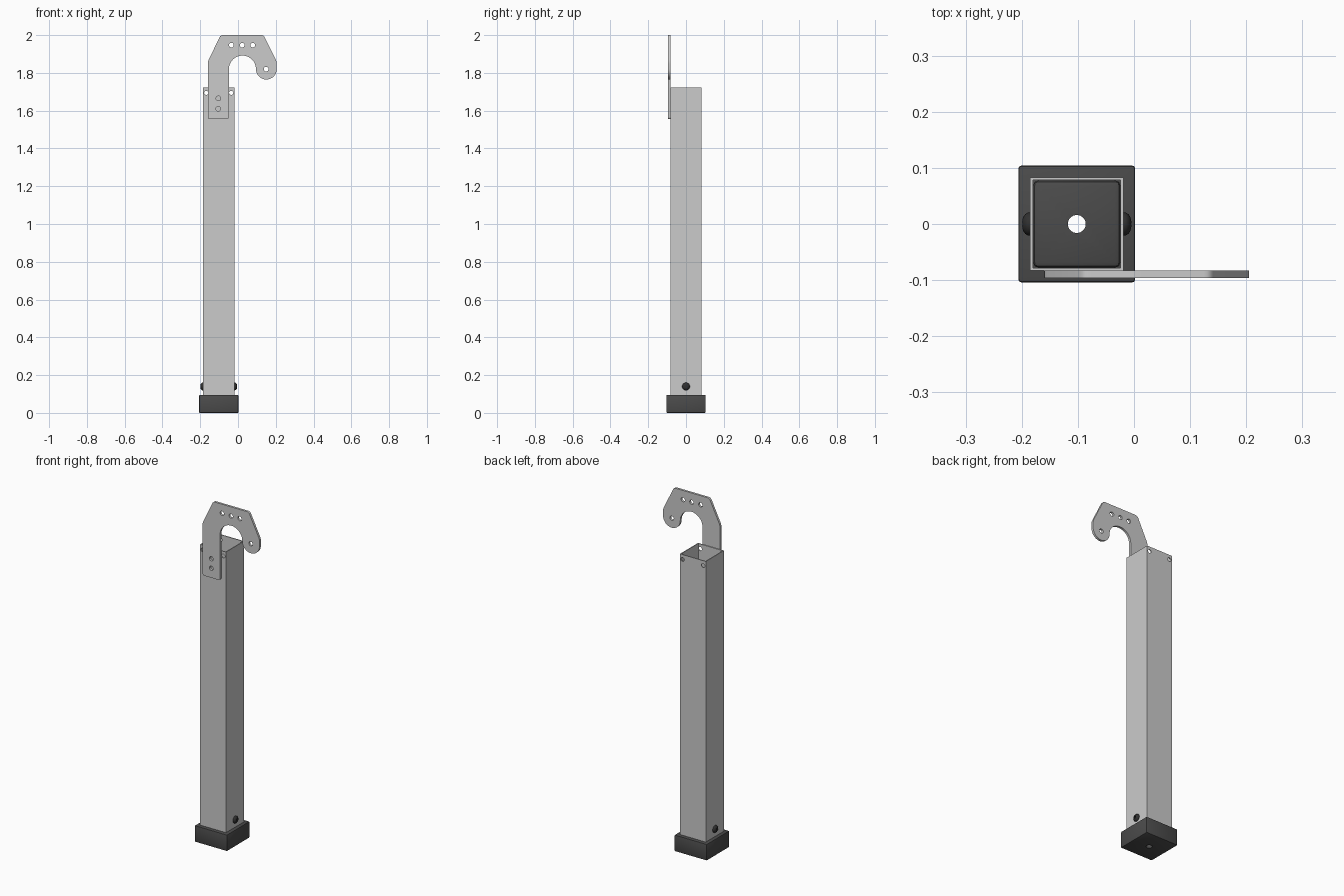
import bpy, bmesh
from math import sin, cos, pi, radians
from mathutils import Vector, Matrix

if "Cube" in bpy.data.objects:
    bpy.data.objects.remove(bpy.data.objects["Cube"])

CX = -0.102          # post axis
HALF = 0.083         # half width of the square tube


def material(name, v):
    m = bpy.data.materials.new(name)
    m.diffuse_color = (v, v, v, 1)
    m.use_nodes = True
    m.node_tree.nodes["Principled BSDF"].inputs["Base Color"].default_value = m.diffuse_color
    return m


rubber = material("dark_rubber", 0.07)
black = material("black_steel", 0.03)


def add(name, bm, mat=None):
    me = bpy.data.meshes.new(name)
    bmesh.ops.recalc_face_normals(bm, faces=bm.faces)
    bm.to_mesh(me)
    bm.free()
    ob = bpy.data.objects.new(name, me)
    bpy.context.collection.objects.link(ob)
    if mat:
        me.materials.append(mat)
    return ob


def activate(ob):
    bpy.ops.object.select_all(action='DESELECT')
    ob.select_set(True)
    bpy.context.view_layer.objects.active = ob


def smooth(ob):
    activate(ob)
    bpy.ops.object.shade_smooth_by_angle(angle=radians(30))


def box(name, size, centre, mat=None):
    bm = bmesh.new()
    bmesh.ops.create_cube(bm, size=1)
    bmesh.ops.scale(bm, vec=size, verts=bm.verts)
    bmesh.ops.translate(bm, vec=centre, verts=bm.verts)
    return add(name, bm, mat)


def cylinder(name, r, depth, centre, axis, sides=32):
    bm = bmesh.new()
    bmesh.ops.create_cone(bm, cap_ends=True, segments=sides, radius1=r, radius2=r, depth=depth)
    rot = Vector(axis).to_track_quat('Z', 'Y').to_matrix().to_4x4()
    bmesh.ops.transform(bm, matrix=Matrix.Translation(centre) @ rot, verts=bm.verts)
    return add(name, bm)


def apply_mod(ob, kind, **props):
    mod = ob.modifiers.new(kind, kind)
    for k, v in props.items():
        setattr(mod, k, v)
    activate(ob)
    bpy.ops.object.modifier_apply(modifier=mod.name)


def cut(ob, cutter):
    cutter.hide_render = True
    apply_mod(ob, 'BOOLEAN', operation='DIFFERENCE', solver='EXACT', object=cutter)
    bpy.data.objects.remove(cutter)


def arc(cx, cy, r, a0, a1, n):
    return [(cx + r * cos(radians(a0 + (a1 - a0) * i / n)),
             cy + r * sin(radians(a0 + (a1 - a0) * i / n))) for i in range(n + 1)]


def corner(prev, p, nxt, r, n=4):
    # small rounded corner at p
    p = Vector(p)
    a = p + (Vector(prev) - p).normalized() * r
    b = p + (Vector(nxt) - p).normalized() * r
    return [tuple(a * (1 - t) ** 2 + p * 2 * t * (1 - t) + b * t * t)
            for t in (i / n for i in range(n + 1))]


def extrude_outline(name, loops, thickness):
    # filled flat outline with holes, given thickness along its normal
    cu = bpy.data.curves.new(name, 'CURVE')
    cu.dimensions = '2D'
    cu.fill_mode = 'BOTH'
    cu.extrude = thickness / 2
    for pts in loops:
        sp = cu.splines.new('POLY')
        sp.points.add(len(pts) - 1)
        for q, (x, y) in zip(sp.points, pts):
            q.co = (x, y, 0, 1)
        sp.use_cyclic_u = True
    ob = bpy.data.objects.new(name, cu)
    bpy.context.collection.objects.link(ob)
    activate(ob)
    bpy.ops.object.convert(target='MESH')
    return bpy.context.view_layer.objects.active


def square(h):
    return [(CX - h, -h), (CX + h, -h), (CX + h, h), (CX - h, h)]


# square tube with a pair of cross holes near the top
BOTTOM, TOP = 0.095, 1.722
tube = extrude_outline("square_tube", [square(HALF), square(HALF - 0.005)], TOP - BOTTOM)
tube.location.z = (TOP + BOTTOM) / 2
bpy.context.view_layer.update()
for s in (-1, 1):
    cut(tube, cylinder("hole_cutter", 0.011, 0.4, (CX + s * 0.066, 0, 1.694), (0, 1, 0)))
smooth(tube)

# hook plate bolted on the front
ring = [(-0.16, 1.555), (-0.16, 1.86), (-0.092, 2.0), (0.136, 2.0), (0.205, 1.86)]
outline = []
for i, p in enumerate(ring):
    prev = ring[i - 1] if i else (-0.048, 1.555)
    nxt = ring[i + 1] if i < 4 else (0.205, 1.82)
    outline += corner(prev, p, nxt, 0.012)
outline += arc(0.15, 1.82, 0.055, 0, -180, 24)
outline += arc(0.0235, 1.82, 0.0715, 0, 180, 32)
outline += corner((-0.048, 1.8), (-0.048, 1.555), (-0.16, 1.555), 0.012)
holes = [(-0.035, 1.947), (0.022, 1.947), (0.078, 1.947), (0.149, 1.82),
         (-0.104, 1.665), (-0.104, 1.61)]
plate = extrude_outline("hook_plate", [outline] + [arc(x, z, 0.0125, 0, 345, 23) for x, z in holes], 0.013)
plate.rotation_euler.x = pi / 2
plate.location.y = -HALF - 0.0065
smooth(plate)

# rubber foot and the plug that fills the tube end, both drilled through
foot = box("foot_block", (0.208, 0.208, BOTTOM), (CX, 0, BOTTOM / 2), rubber)
apply_mod(foot, 'BEVEL', width=0.005, segments=2)
plug = box("foot_plug", (0.156, 0.156, 0.11), (CX, 0, BOTTOM + 0.055), rubber)
apply_mod(plug, 'BEVEL', width=0.01, segments=2)
for part in (foot, plug):
    cut(part, cylinder("drain_cutter", 0.016, 0.6, (CX, 0, 0.1), (0, 0, 1)))
    smooth(part)

# domed screws with hex sockets on both sides
for side, s in (("left", -1), ("right", 1)):
    bm = bmesh.new()
    profile = [(0.0205, 0), (0.0205, 0.002)] + [
        (0.0205 * cos(a), 0.002 + 0.013 * sin(a)) for a in (pi / 2 * i / 8 for i in range(1, 8))] + [(0, 0.015)]
    vs = [bm.verts.new((r, 0, h)) for r, h in [(0, 0)] + profile]
    es = [bm.edges.new(e) for e in zip(vs, vs[1:])]
    bmesh.ops.spin(bm, geom=vs + es, cent=(0, 0, 0), axis=(0, 0, 1), angle=2 * pi, steps=32)
    bmesh.ops.remove_doubles(bm, verts=bm.verts, dist=1e-5)
    place = Matrix.Translation((CX + s * HALF, 0, 0.14)) @ Matrix.Rotation(s * pi / 2, 4, 'Y')
    bmesh.ops.transform(bm, matrix=place, verts=bm.verts)
    screw = add(side + "_screw", bm, black)
    cut(screw, cylinder("socket_cutter", 0.008, 0.02, (CX + s * (HALF + 0.017), 0, 0.14), (1, 0, 0), 6))
    smooth(screw)
